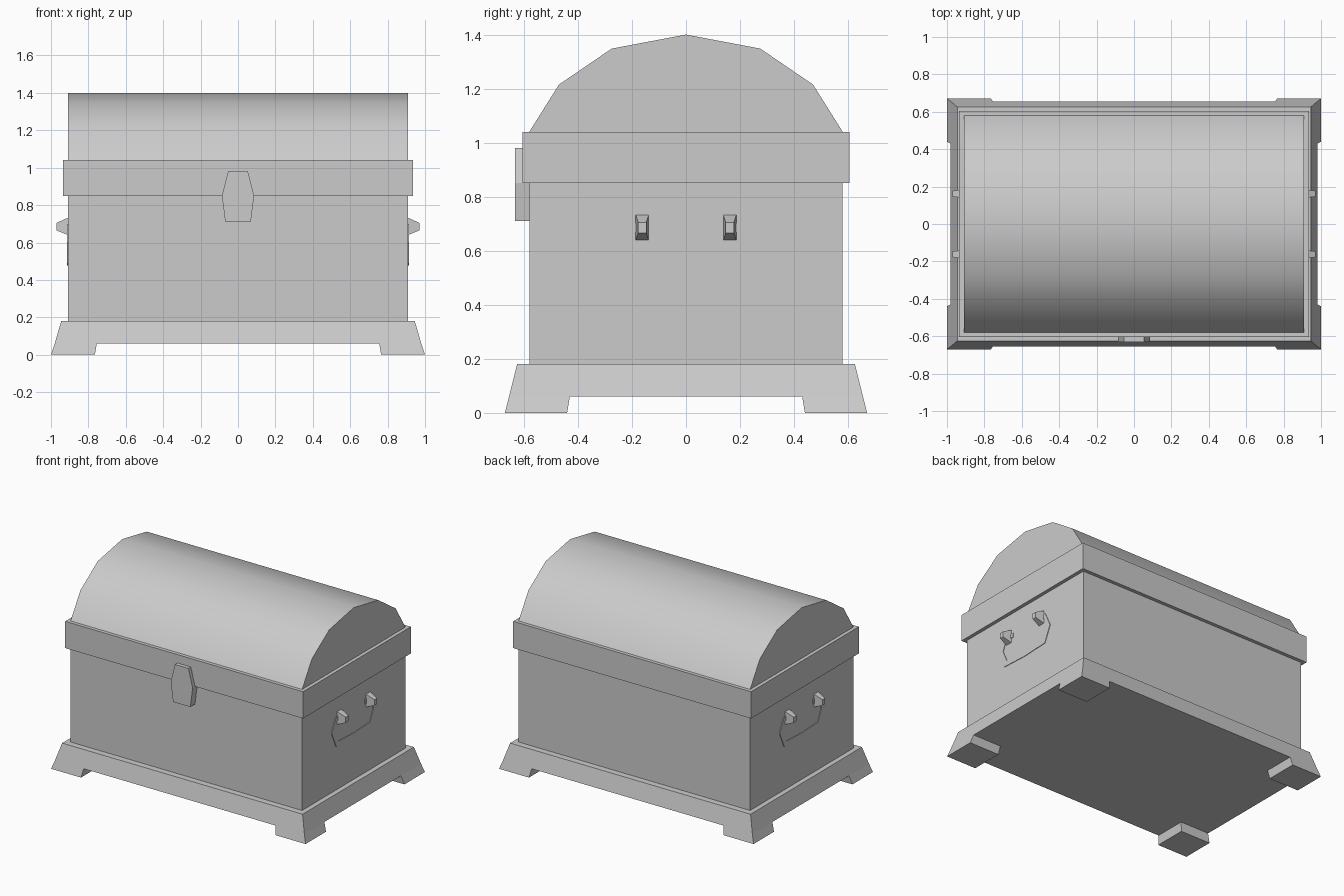
import bpy, bmesh, math

if "Cube" in bpy.data.objects:
    bpy.data.objects.remove(bpy.data.objects["Cube"])

GREY = (0.6, 0.6, 0.6, 1)
mat = bpy.data.materials.new("plain grey")
mat.use_nodes = True
mat.diffuse_color = GREY
mat.node_tree.nodes["Principled BSDF"].inputs["Base Color"].default_value = GREY


def finish(name, bm):
    bmesh.ops.recalc_face_normals(bm, faces=bm.faces)
    mesh = bpy.data.meshes.new(name)
    bm.to_mesh(mesh)
    bm.free()
    mesh.materials.append(mat)
    obj = bpy.data.objects.new(name, mesh)
    bpy.context.collection.objects.link(obj)
    return obj


def loft(name, lower, upper):
    """Closed solid between two matching outlines of 3D points."""
    bm = bmesh.new()
    a = [bm.verts.new(p) for p in lower]
    b = [bm.verts.new(p) for p in upper]
    bm.faces.new(a)
    bm.faces.new(b)
    for i in range(len(a)):
        j = (i + 1) % len(a)
        bm.faces.new((a[i], a[j], b[j], b[i]))
    return finish(name, bm)


def rect(x0, x1, y0, y1, z):
    return [(x0, y0, z), (x1, y0, z), (x1, y1, z), (x0, y1, z)]


def centred(x, y, z):
    return rect(-x, x, -y, y, z)


# Flared plinth with four corner feet
loft("plinth", centred(0.98, 0.655, 0.06), centred(0.945, 0.625, 0.18))
for sx, side in ((1, "left"), (-1, "right")):
    for sy, end in ((-1, "front"), (1, "back")):
        loft(f"{end}_{side}_foot",
             rect(0.765 * sx, sx, 0.44 * sy, 0.67 * sy, 0),
             rect(0.755 * sx, 0.98 * sx, 0.43 * sy, 0.655 * sy, 0.06))

# Chest body and lid rim
loft("body", centred(0.91, 0.58, 0.18), centred(0.91, 0.58, 0.85))
loft("lid_rim", centred(0.935, 0.605, 0.85), centred(0.935, 0.605, 1.04))

# Domed lid
half = [(0.58, 1.04), (0.47, 1.215), (0.275, 1.348)]
arch = half + [(0, 1.4)] + [(-y, z) for y, z in reversed(half)]
lid = loft("domed_lid", [(-0.91, y, z) for y, z in arch],
           [(0.91, y, z) for y, z in arch])
bpy.ops.object.select_all(action="DESELECT")
lid.select_set(True)
bpy.context.view_layer.objects.active = lid
bpy.ops.object.shade_smooth_by_angle(angle=math.radians(35))

# Latch plate
edge = [(0.053, 0.98), (0.086, 0.85), (0.068, 0.71)]
shape = edge + [(-x, z) for x, z in reversed(edge)]
loft("latch", [(x, -0.58, z) for x, z in shape],
     [(x, -0.632, z) for x, z in shape])

# Side handles: tapered knobs and a flat bail
outer = [(0.118, 0.70), (0.205, 0.70), (0.252, 0.60), (0.2, 0.487), (0, 0.478)]
inner = [(0.118, 0.67), (0.19, 0.67), (0.215, 0.605), (0.177, 0.52), (0, 0.512)]


def mirrored(path):
    return path + [(-y, z) for y, z in reversed(path[:-1])]


def knob_ring(x, y, w, z0, z1):
    return [(x, y - w, z0), (x, y + w, z0), (x, y + w, z1), (x, y - w, z1)]


for s, side in ((1, "left"), (-1, "right")):
    for y, end in ((-0.162, "front"), (0.162, "back")):
        loft(f"{side}_{end}_handle_knob",
             knob_ring(0.91 * s, y, 0.024, 0.64, 0.732),
             knob_ring(0.97 * s, y, 0.015, 0.665, 0.705))
    bm = bmesh.new()
    rows = [[bm.verts.new((x * s, y, z)) for y, z in mirrored(path)]
            for path in (outer, inner) for x in (0.909, 0.914)]
    back_out, front_out, back_in, front_in = rows
    ring = [back_out, front_out, front_in, back_in]
    for k in range(4):
        a, b = ring[k], ring[(k + 1) % 4]
        for i in range(len(a) - 1):
            bm.faces.new((a[i], a[i + 1], b[i + 1], b[i]))
    for i in (0, -1):
        bm.faces.new([r[i] for r in ring])
    finish(f"{side}_handle_bail", bm)
